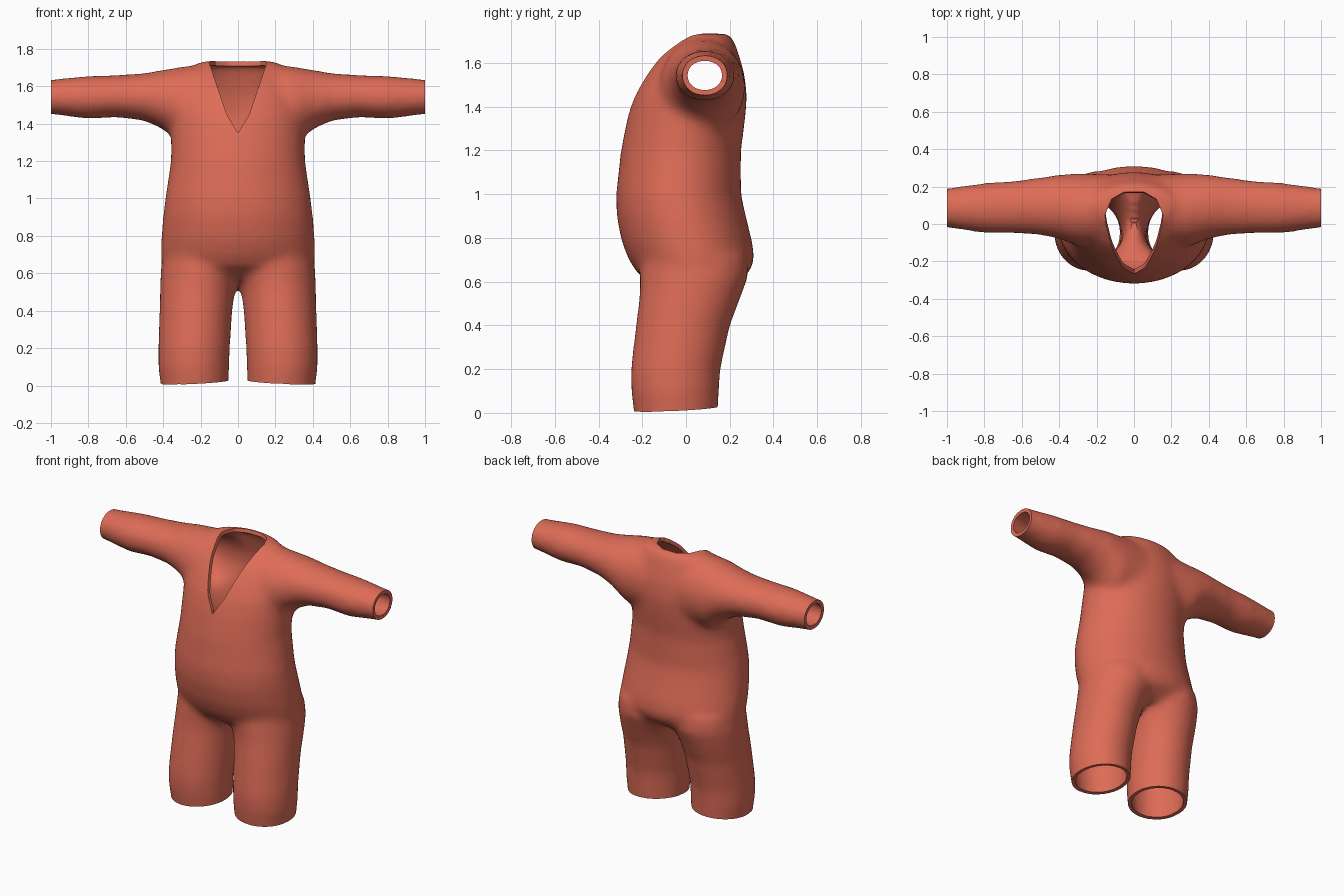
import bpy, bmesh, math
from mathutils import Vector

if "Cube" in bpy.data.objects:
    bpy.data.objects.remove(bpy.data.objects["Cube"])

SIDES = 32
bm = bmesh.new()


def loft(rings):
    """Closed tube through rings given as (centre, half-axis u, half-axis v)."""
    loops = []
    for c, u, v in rings:
        c, u, v = Vector(c), Vector(u), Vector(v)
        loops.append([bm.verts.new(c + u * math.cos(a) + v * math.sin(a))
                      for a in (2 * math.pi * i / SIDES for i in range(SIDES))])
    for a, b in zip(loops, loops[1:]):
        for i in range(SIDES):
            j = (i + 1) % SIDES
            bm.faces.new((a[i], a[j], b[j], b[i]))
    bm.faces.new(loops[0])
    bm.faces.new(loops[-1])


# Torso: z, half width, front y, back y
torso = [(.57, .30, -.12, .19), (.64, .405, -.225, .29), (.70, .415, -.262, .314),
         (.78, .412, -.294, .304), (.90, .402, -.318, .274), (1.0, .39, -.32, .252),
         (1.2, .36, -.298, .252), (1.35, .36, -.268, .272), (1.45, .36, -.238, .28),
         (1.55, .34, -.185, .268), (1.63, .31, -.13, .245), (1.69, .26, -.06, .225),
         (1.735, .20, .0, .20)]
loft([((0, (f + b) / 2, z), (w, 0, 0), (0, (b - f) / 2, 0)) for z, w, f, b in torso])

# Legs: z, inner x, outer x, front y, back y
leg = [(-.08, .055, .41, -.23, .14), (.0, .05, .414, -.238, .146), (.1, .046, .427, -.252, .152),
       (.2, .043, .427, -.253, .158), (.4, .03, .42, -.23, .202), (.5, .016, .418, -.217, .24),
       (.56, -.005, .416, -.212, .262), (.62, -.03, .414, -.213, .285), (.72, -.03, .40, -.2, .28)]
# Sleeves: x, bottom z, top z, front y, back y
sleeve = [(1.08, 1.45, 1.635, -.018, .19), (1.0, 1.45, 1.636, -.02, .192), (.8, 1.424, 1.656, -.05, .22),
          (.65, 1.434, 1.66, -.05, .23), (.5, 1.415, 1.67, -.06, .25), (.4, 1.37, 1.688, -.08, .264),
          (.3, 1.28, 1.705, -.12, .272), (.12, 1.25, 1.725, -.12, .265)]
for s in (1, -1):
    loft([((s * (a + b) / 2, (f + k) / 2, z), ((b - a) / 2, 0, 0), (0, (k - f) / 2, 0))
          for z, a, b, f, k in leg])
    loft([((s * x, (f + k) / 2, (a + b) / 2), (0, (k - f) / 2, 0), (0, 0, (b - a) / 2))
          for x, a, b, f, k in sleeve])
bmesh.ops.recalc_face_normals(bm, faces=bm.faces)

mesh = bpy.data.meshes.new("jumpsuit")
bm.to_mesh(mesh)
bm.free()
suit = bpy.data.objects.new("jumpsuit", mesh)
bpy.context.collection.objects.link(suit)
bpy.context.view_layer.objects.active = suit
suit.select_set(True)

# Merge the parts into one soft skin
m = suit.modifiers.new("merge", 'REMESH')
m.mode = 'VOXEL'
m.voxel_size = .02
bpy.ops.object.modifier_apply(modifier="merge")
m = suit.modifiers.new("soften", 'SMOOTH')
m.factor = .5
m.iterations = 15
bpy.ops.object.modifier_apply(modifier="soften")

bm = bmesh.new()
bm.from_mesh(suit.data)


def cut(planes, near):
    """Remove the skin lying behind every plane, within the region near()."""
    planes = [(Vector(c), Vector(n).normalized()) for c, n in planes]
    for co, no in planes:
        faces = [f for f in bm.faces if near(f.calc_center_median())]
        edges = {e for f in faces for e in f.edges}
        verts = {v for f in faces for v in f.verts}
        bmesh.ops.bisect_plane(bm, geom=faces + list(edges) + list(verts), dist=1e-5,
                               plane_co=co, plane_no=no)
    gone = []
    for f in bm.faces:
        c = f.calc_center_median()
        if near(c) and all((c - co).dot(no) < 0 for co, no in planes):
            gone.append(f)
    bmesh.ops.delete(bm, geom=gone, context='FACES')


for s in (1, -1):
    # Sleeve ends and slanted trouser hems
    cut([((s, 0, 0), (-s, 0, 0))], lambda c: c.x * s > .8)
    cut([((s * .235, -.045, .018), (s * .05, -.05, 1))], lambda c: c.x * s > 0 and c.z < .2)

# V neck with rounded back
neck = [((0, .172, 0), (0, 1, 0))]
for s in (1, -1):
    neck += [((0, 0, 1.35), (s, 0, -.6)), ((s * .06, 0, 1.45), (s, 0, -.34)),
             ((s * .09, .15, 0), (s * .5, .86, 0)), ((s * .138, .09, 0), (s * .9, .4, 0))]
cut(neck, lambda c: c.z > 1.25 and abs(c.x) < .3)

bmesh.ops.remove_doubles(bm, verts=bm.verts, dist=.003)
bmesh.ops.recalc_face_normals(bm, faces=bm.faces)
# Make sure the skin faces outward (chest faces the front)
chest = min(bm.faces, key=lambda f: f.calc_center_median().y)
if chest.normal.y > 0:
    bmesh.ops.reverse_faces(bm, faces=bm.faces)
bm.to_mesh(suit.data)
bm.free()

# Cloth thickness
m = suit.modifiers.new("thickness", 'SOLIDIFY')
m.thickness = .024
m.offset = -1
bpy.ops.object.modifier_apply(modifier="thickness")

red = bpy.data.materials.new("coral red")
red.diffuse_color = (.73, .15, .095, 1)
red.use_nodes = True
red.node_tree.nodes["Principled BSDF"].inputs["Base Color"].default_value = red.diffuse_color
suit.data.materials.clear()
suit.data.materials.append(red)
bpy.ops.object.shade_smooth_by_angle(angle=math.radians(40))
